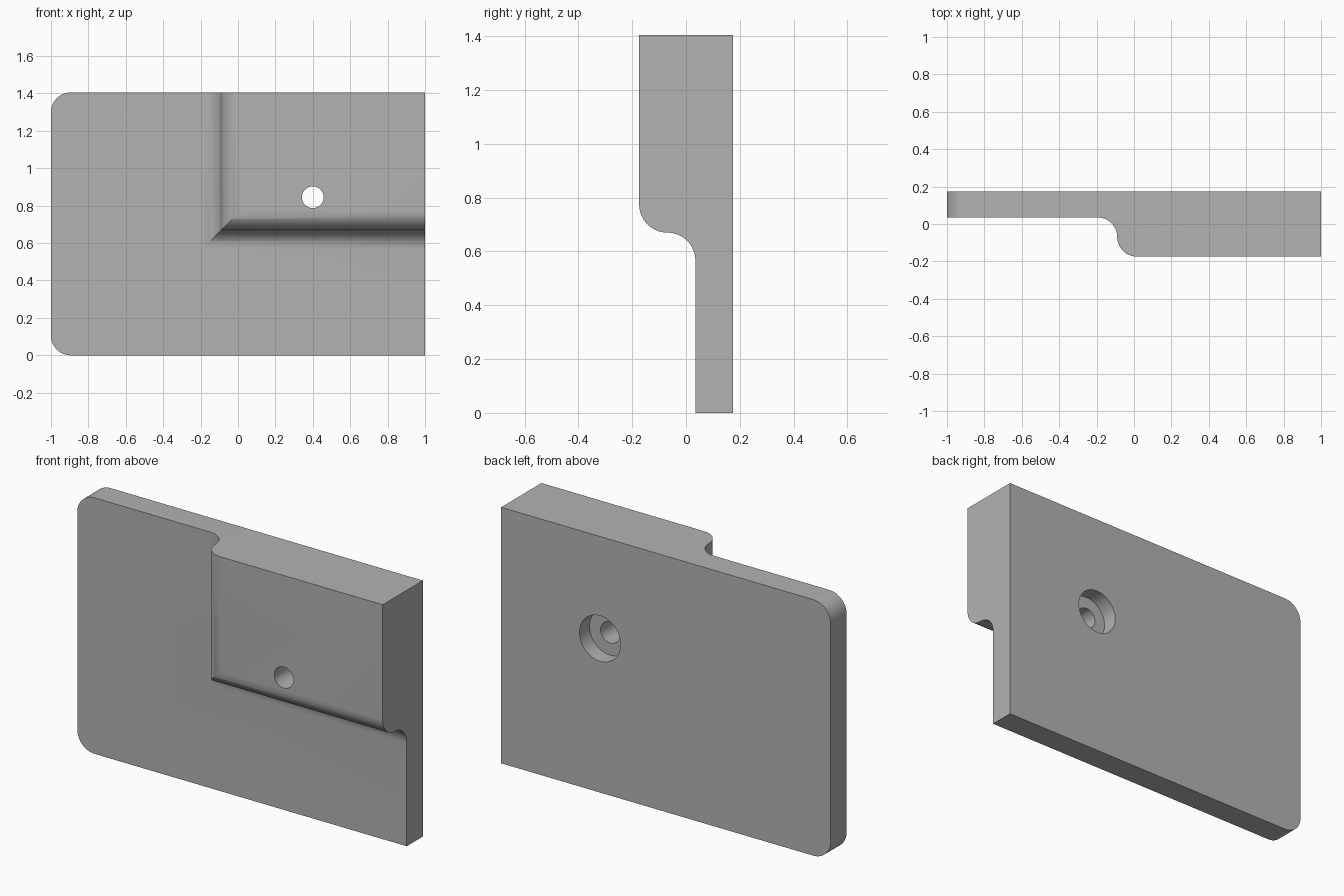
import bpy, bmesh, math

cube = bpy.data.objects.get("Cube")
if cube:
    bpy.data.objects.remove(cube, do_unlink=True)

H, BACK, PLATE, FACE = 1.405, 0.174, 0.035, -0.174   # height and depth levels
STEP_X, STEP_Z, R, CORNER = -0.09, 0.67, 0.1045, 0.105
SEG = 16

grey = bpy.data.materials.new("plain grey")
grey.use_nodes = True
colour = (0.45, 0.45, 0.45, 1)
grey.diffuse_color = colour
grey.node_tree.nodes["Principled BSDF"].inputs["Base Color"].default_value = colour


def arc(cx, cy, r, start, end):
    angles = [math.radians(start + (end - start) * i / SEG) for i in range(SEG + 1)]
    return [(cx + r * math.cos(a), cy + r * math.sin(a)) for a in angles]


def finish(name, bm):
    bmesh.ops.recalc_face_normals(bm, faces=bm.faces[:])
    mesh = bpy.data.meshes.new(name)
    bm.to_mesh(mesh)
    bm.free()
    obj = bpy.data.objects.new(name, mesh)
    bpy.context.collection.objects.link(obj)
    mesh.materials.append(grey)
    return obj


# Step section: concave fillet out of the plate, then rounded edge of the block
mid = (PLATE + FACE) / 2
section = arc(-R, mid, R, 90, 0) + arc(R, mid, R, 180, 270)[1:]

# Outline of the rounded left side, from top to bottom
left = arc(-1 + CORNER, H - CORNER, CORNER, 90, 180)
left += arc(-1 + CORNER, CORNER, CORNER, 180, 270)

bm = bmesh.new()


def verts(points):
    return [bm.verts.new(p) for p in points]


back_left = verts((x, BACK, z) for x, z in left)
front_left = verts((x, PLATE, z) for x, z in left)
back_top, back_low = verts([(1, BACK, H), (1, BACK, 0)])
front_low, block_top = verts([(1, PLATE, 0), (1, FACE, H)])

# Mitred step: a rail down the block's side and along its underside
top_rail = verts((STEP_X + d, y, H) for d, y in section)
mitre = verts((STEP_X + d, y, STEP_Z + d) for d, y in section)
side_rail = verts((1, y, STEP_Z + d) for d, y in section)
for a, b in ((top_rail, mitre), (mitre, side_rail)):
    for i in range(len(section) - 1):
        bm.faces.new((a[i], b[i], b[i + 1], a[i + 1]))

# Flat faces and the rounded edge of the plate
bm.faces.new(back_left + [back_low, back_top])
bm.faces.new(front_left + [front_low, side_rail[0], mitre[0], top_rail[0]])
bm.faces.new([top_rail[-1], mitre[-1], side_rail[-1], block_top])
bm.faces.new([back_left[0], front_left[0]] + top_rail + [block_top, back_top])
bm.faces.new([back_low, front_low] + side_rail + [block_top, back_top])
bm.faces.new([back_left[-1], front_left[-1], front_low, back_low])
for i in range(len(left) - 1):
    bm.faces.new((back_left[i], back_left[i + 1], front_left[i + 1], front_left[i]))
plate = finish("stepped_plate", bm)

# Counterbored screw hole, cut with one turned profile
bm = bmesh.new()
bore = [(0.058, -0.3), (0.058, BACK - 0.0875), (0.125, BACK - 0.0875), (0.125, 0.3)]
rings = []
for r, y in bore:
    ring = arc(0.4, 0.845, r, 0, 360)[:-1]
    ring = [(0.4 + r * math.cos(math.tau * i / 48), y, 0.845 + r * math.sin(math.tau * i / 48))
            for i in range(48)]
    rings.append([bm.verts.new(p) for p in ring])
for a, b in zip(rings, rings[1:]):
    for i in range(48):
        j = (i + 1) % 48
        bm.faces.new((a[i], a[j], b[j], b[i]))
bm.faces.new(rings[0])
bm.faces.new(rings[-1])
cutter = finish("screw_hole_cutter", bm)
cutter.hide_render = True

cut = plate.modifiers.new("screw hole", "BOOLEAN")
cut.operation = "DIFFERENCE"
cut.solver = "EXACT"
cut.object = cutter

# Apply the cut, then smooth the curved faces only
bpy.ops.object.select_all(action="DESELECT")
plate.select_set(True)
bpy.context.view_layer.objects.active = plate
bpy.ops.object.modifier_apply(modifier=cut.name)
bpy.data.objects.remove(cutter, do_unlink=True)
bpy.ops.object.shade_smooth_by_angle(angle=math.radians(30))
